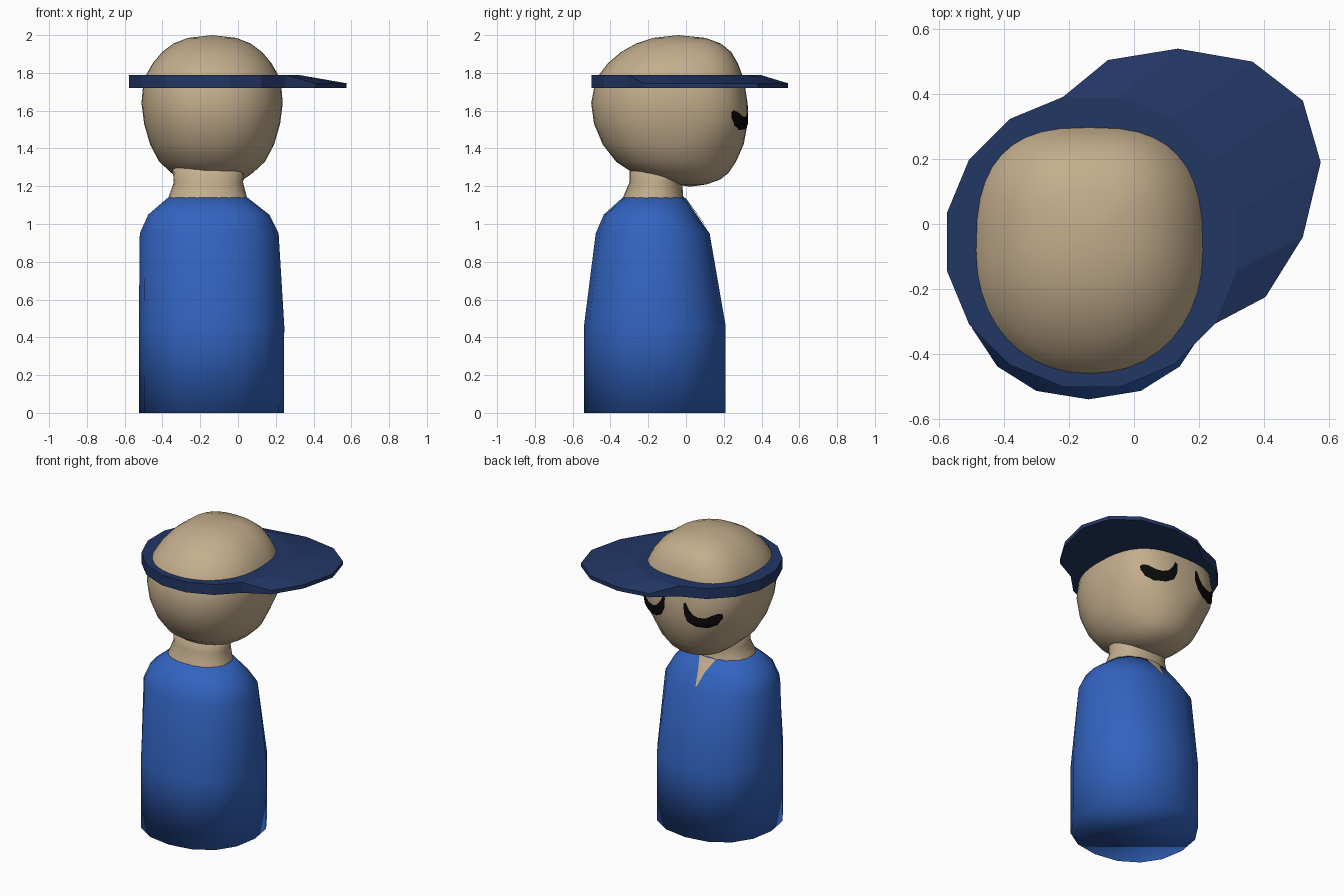
import bpy, math
from mathutils import Vector
from mathutils.bvhtree import BVHTree

if "Cube" in bpy.data.objects:
    bpy.data.objects.remove(bpy.data.objects["Cube"])


def material(name, rgb):
    m = bpy.data.materials.new(name)
    m.diffuse_color = (*rgb, 1)
    m.use_nodes = True
    m.node_tree.nodes["Principled BSDF"].inputs["Base Color"].default_value = m.diffuse_color
    return m


SKIN = material("warm tan", (0.55, 0.42, 0.265))
SHIRT = material("shirt blue", (0.032, 0.127, 0.53))
NAVY = material("cap navy", (0.016, 0.038, 0.13))
BLACK = material("eye black", (0.003, 0.003, 0.003))


def make(name, verts, faces, mat, smooth=True):
    me = bpy.data.meshes.new(name)
    me.from_pydata(verts, [], faces)
    me.materials.append(mat)
    me.polygons.foreach_set("use_smooth", [smooth] * len(me.polygons))
    me.update()
    ob = bpy.data.objects.new(name, me)
    bpy.context.collection.objects.link(ob)
    return ob


def spow(v, p):
    return math.copysign(abs(v) ** p, v)


def loft(name, rings, seg, mat, n_front=2.2, n_back=2.2, poles=None):
    """Stack of rounded rings: z, x min, x max, y min, y max."""
    verts, faces = [], []
    for z, x0, x1, y0, y1 in rings:
        for i in range(seg):
            a = 2 * math.pi * i / seg
            c, s = math.cos(a), math.sin(a)
            n = n_front if s > 0 and z > 1.5 else n_back
            verts.append(((x0 + x1) / 2 + (x1 - x0) / 2 * spow(c, 2 / n),
                          (y0 + y1) / 2 + (y1 - y0) / 2 * spow(s, 2 / n), z))
    for r in range(len(rings) - 1):
        for i in range(seg):
            j = (i + 1) % seg
            faces.append((r * seg + i, r * seg + j, (r + 1) * seg + j, (r + 1) * seg + i))
    last = (len(rings) - 1) * seg
    if poles:
        b = len(verts)
        verts += poles
        for i in range(seg):
            j = (i + 1) % seg
            faces.append((j, i, b))
            faces.append((last + i, last + j, b + 1))
    else:
        faces.append(tuple(reversed(range(seg))))
        faces.append(tuple(range(last, last + seg)))
    return make(name, verts, faces, mat)


# Body: smooth low-poly peg
body = loft("body", [(0, -.523, .243, -.54, .21), (.46, -.525, .245, -.54, .21),
                     (.95, -.52, .215, -.478, .125), (1.05, -.475, .165, -.435, .055),
                     (1.14, -.37, .05, -.335, -.01)], 16, SHIRT)

# Neck, flared at the foot
loft("neck", [(1.06, -.40, .08, -.36, .02), (1.15, -.365, .045, -.33, -.015),
              (1.22, -.34, .027, -.30, -.02), (1.34, -.35, .04, -.30, 0)], 24, SKIN)

# Head: chin pushed forward to +y; z, y min, y max, half width
profile = [(1.21, -.05, .11, .10), (1.235, -.17, .18, .165), (1.27, -.28, .225, .215),
           (1.33, -.37, .265, .28), (1.42, -.44, .305, .328), (1.53, -.487, .326, .36),
           (1.64, -.502, .326, .374), (1.73, -.485, .312, .366), (1.79, -.46, .297, .349),
           (1.85, -.415, .275, .315), (1.91, -.345, .24, .265), (1.955, -.265, .185, .205),
           (1.985, -.175, .105, .13)]
HX = -.137
head = loft("head", [(z, HX - h, HX + h, y0, y1) for z, y0, y1, h in profile], 40, SKIN,
            2.75, 2.15, [(HX, .02, 1.197), (HX, -.04, 2.0)])

# Cap brim: 16-sided disc with a turned peak sloping away from seven of its corners
Z0, Z1, Z2 = 1.72, 1.79, 1.745
ring = []
for k in range(16):
    a = math.radians(-33.75 + 22.5 * k)
    ring.append((-.13 + .455 * math.cos(a), -.055 + .455 * math.sin(a)))
peak = [(.405, -.225), (.52, -.04), (.575, .19), (.52, .38), (.365, .50), (.135, .54), (-.08, .505)]
verts = [(x, y, Z0) for x, y in ring] + [(x, y, Z1) for x, y in ring]
verts += [(x, y, Z0) for x, y in peak] + [(x, y, Z2) for x, y in peak]
B, T = 32, 39
faces = [tuple(reversed(range(16))), tuple(range(16, 32))]
for i in range(6, 16):
    j = (i + 1) % 16
    faces.append((i, j, 16 + j, 16 + i))
for i in range(6):
    faces += [(16 + i, T + i, T + i + 1, 17 + i), (B + i, B + i + 1, T + i + 1, T + i),
              (i + 1, B + i + 1, B + i, i)]
faces += [(0, B, T, 16), (B + 6, 6, 22, T + 6)]
make("cap_brim", verts, faces, NAVY, False)


def decal(name, target, path, mat, across=6, steps=8):
    """Thin patch projected onto the +y side; path rows: left x, left z, right x, right z."""
    me = target.data
    tree = BVHTree.FromPolygons([v.co.copy() for v in me.vertices],
                                [tuple(p.vertices) for p in me.polygons])
    rows = []
    for a, b in zip(path, path[1:]):
        for s in range(steps):
            rows.append([p + (q - p) * s / steps for p, q in zip(a, b)])
    rows.append(path[-1])
    verts, faces, w = [], [], across + 1
    for x0, z0, x1, z1 in rows:
        for k in range(w):
            t = k / across
            o = Vector((x0 + (x1 - x0) * t, 3, z0 + (z1 - z0) * t))
            hit, nor, _, _ = tree.ray_cast(o, Vector((0, -1, 0)))
            if nor.y < 0:
                nor = -nor
            verts.append(hit + nor * .006)
    for r in range(len(rows) - 1):
        for k in range(across):
            f = (r * w + k, r * w + k + 1, (r + 1) * w + k + 1, (r + 1) * w + k)
            p, q, s = (verts[i] for i in f[:3])
            faces.append(f if (q - p).cross(s - p).y > 0 else tuple(reversed(f)))
    return make(name, verts, faces, mat)


# Eyes: upturned crescents, inner tip higher (offset, upper z / offset, lower z)
crescent = [(.085, 1.655, .07, 1.645), (.108, 1.61, .072, 1.58), (.135, 1.58, .095, 1.53),
            (.17, 1.567, .145, 1.503), (.21, 1.57, .215, 1.50), (.245, 1.59, .265, 1.525),
            (.27, 1.60, .288, 1.565), (.28, 1.60, .29, 1.59)]
for side, label in ((1, "eye_a"), (-1, "eye_b")):
    decal(label, head, [(HX - .005 + side * a, b, HX - .005 + side * c, d)
                        for a, b, c, d in crescent], BLACK, 5, 4)

# Open collar notch at the throat
decal("collar_notch", body, [(-.215, 1.135, -.095, 1.135), (-.175, 1.06, -.125, 1.06),
                             (-.153, .98, -.147, .98)], SKIN)
